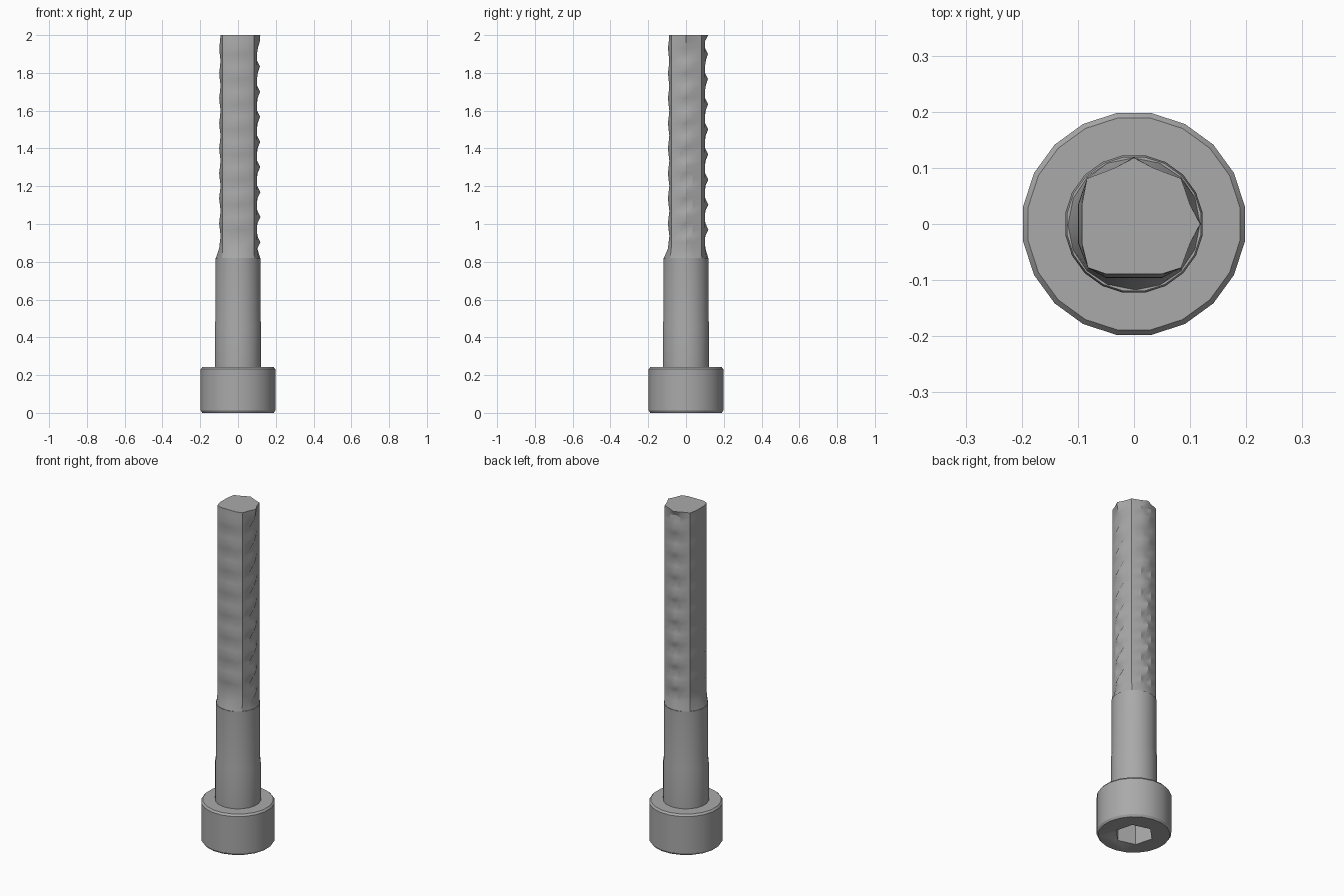
import bpy, bmesh
from math import cos, sin, pi, radians

cube = bpy.data.objects.get("Cube")
if cube:
    bpy.data.objects.remove(cube, do_unlink=True)

steel = bpy.data.materials.new("steel_grey")
steel.use_nodes = True
GREY = (0.40, 0.40, 0.40, 1)
steel.diffuse_color = GREY
steel.node_tree.nodes["Principled BSDF"].inputs["Base Color"].default_value = GREY


def loft(name, rings, angle=30):
    """Closed solid through a stack of equal-length rings of points."""
    bm = bmesh.new()
    loops = [[bm.verts.new(p) for p in ring] for ring in rings]
    n = len(loops[0])
    for low, high in zip(loops, loops[1:]):
        for i in range(n):
            j = (i + 1) % n
            bm.faces.new((low[i], low[j], high[j], high[i]))
    bm.faces.new(loops[0][::-1])
    bm.faces.new(loops[-1])
    mesh = bpy.data.meshes.new(name)
    bm.to_mesh(mesh)
    bm.free()
    obj = bpy.data.objects.new(name, mesh)
    mesh.materials.append(steel)
    bpy.context.collection.objects.link(obj)
    bpy.ops.object.select_all(action='DESELECT')
    obj.select_set(True)
    bpy.context.view_layer.objects.active = obj
    bpy.ops.object.shade_smooth_by_angle(angle=radians(angle))
    return obj


def circle(r, z, sides=20, turn=9):
    return [(r * cos(radians(turn) + 2 * pi * i / sides),
             r * sin(radians(turn) + 2 * pi * i / sides), z) for i in range(sides)]


# Hex socket cutter, then the cap head with softened rims
cutter = loft("socket_cutter", [circle(0.105, -0.05, 6, 45), circle(0.105, 0.13, 6, 45)])
head = loft("cap_head", [circle(0.192, 0), circle(0.2, 0.012),
                         circle(0.2, 0.232), circle(0.191, 0.243)])
cut = head.modifiers.new("socket", 'BOOLEAN')
cut.object = cutter
cut.operation = 'DIFFERENCE'
bpy.ops.object.modifier_apply(modifier=cut.name)
bpy.data.objects.remove(cutter, do_unlink=True)

# Plain shank, a touch wider near the head
loft("shank", [circle(0.124, 0.235), circle(0.124, 0.47),
               circle(0.121, 0.49), circle(0.121, 0.82)])

# Threaded end: two toothed ridges (left and back), gentle waves elsewhere
PITCH = 0.132


def tooth(z, phase):
    """1 at a crest, 0 in a notch."""
    t = ((z - 1.96) / PITCH + phase) % 1
    return abs(2 * t - 1)


def thread_ring(z):
    tip_x = 0.086 + 0.033 * tooth(z, 0)
    tip_y = 0.086 + 0.033 * tooth(z, 0.5)
    wave = 0.008 * tooth(z, 0.25)
    side = 0.092 + wave
    front = 0.088 + wave
    return [(tip_x, 0, z), (0.1, 0.034, z), (0.084, 0.081, z), (0.034, 0.1, z),
            (0, tip_y, z), (-0.034, 0.1, z), (-0.084, 0.081, z), (-side, 0.034, z),
            (-side, 0, z), (-side, -0.034, z), (-0.082, -0.078, z), (-0.05, -front, z),
            (0, -front, z), (0.05, -front, z), (0.084, -0.078, z), (0.1, -0.034, z)]


start, steps = 0.87, 34
rings = [circle(0.119, 0.815, 16, 0)]
rings += [thread_ring(start + (2 - start) * i / steps) for i in range(steps)]
# End face keeps both ridge points full
end = thread_ring(2)
end[0], end[4] = (0.118, 0, 2), (0, 0.118, 2)
rings.append(end)
loft("threaded_end", rings)
